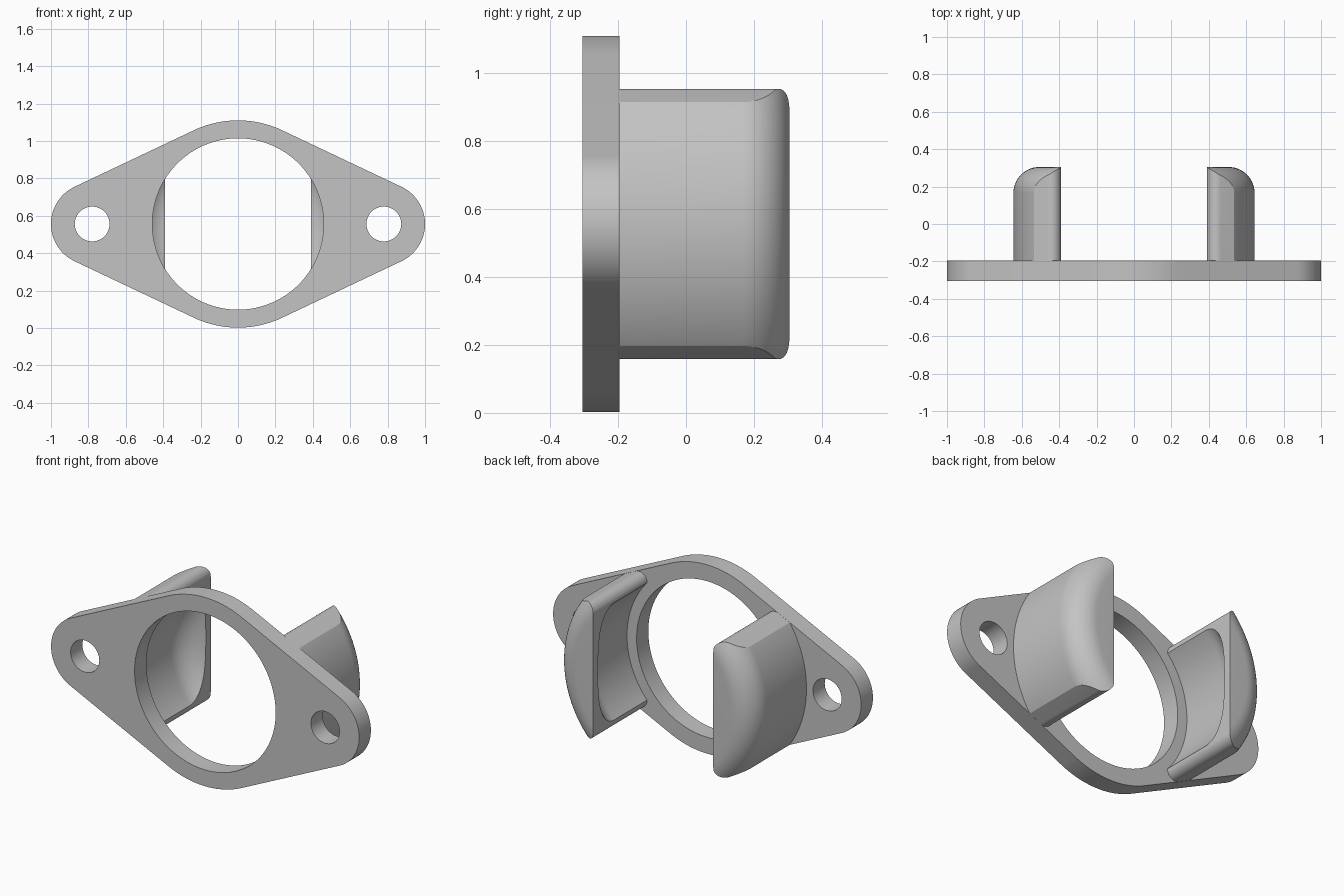
import bpy, bmesh
from math import sin, cos, pi, asin, sqrt, radians
from mathutils import Matrix

cube = bpy.data.objects.get("Cube")
if cube:
    bpy.data.objects.remove(cube)

MID_Z = 0.556                     # height of the ring axis
RING_R, BORE_R = 0.554, 0.458     # flange body and its opening
EAR_X, EAR_R, BOLT_R = 0.78, 0.22, 0.093
FRONT, FACE, BACK = -0.305, -0.196, 0.305
INNER_X = 0.39                    # flat inner side of the guards
TILT = asin((RING_R - EAR_R) / EAR_X)   # slope of the straight flange edges

grey = bpy.data.materials.new("plain_grey")
grey.use_nodes = True
grey.diffuse_color = (0.55, 0.55, 0.55, 1)
grey.node_tree.nodes["Principled BSDF"].inputs["Base Color"].default_value = (0.55, 0.55, 0.55, 1)


def arc(cx, cy, r, a0, a1, n):
    return [(cx + r * cos(a0 + (a1 - a0) * i / n), cy + r * sin(a0 + (a1 - a0) * i / n))
            for i in range(n + 1)]


def circle(cx, r, n=96):
    return arc(cx, 0, r, 0, 2 * pi, n)[:-1]


def add_object(name, mesh):
    ob = bpy.data.objects.new(name, mesh)
    bpy.context.collection.objects.link(ob)
    mesh.materials.clear()
    mesh.materials.append(grey)
    return ob


def select(ob):
    bpy.ops.object.select_all(action='DESELECT')
    ob.select_set(True)
    bpy.context.view_layer.objects.active = ob


def smooth(ob):
    select(ob)
    bpy.ops.object.shade_smooth_by_angle(angle=radians(30))


def plate(name, loops, y0, y1):
    """Outline in x/z, with optional holes, extruded from y0 to y1."""
    cu = bpy.data.curves.new(name, 'CURVE')
    cu.dimensions = '2D'
    cu.fill_mode = 'BOTH'
    cu.extrude = (y1 - y0) / 2
    for loop in loops:
        sp = cu.splines.new('POLY')
        sp.points.add(len(loop) - 1)
        for p, (x, z) in zip(sp.points, loop):
            p.co = (x, z, 0, 1)
        sp.use_cyclic_u = True
    tmp = bpy.data.objects.new(name + "_outline", cu)
    bpy.context.collection.objects.link(tmp)
    dg = bpy.context.evaluated_depsgraph_get()
    mesh = bpy.data.meshes.new_from_object(tmp.evaluated_get(dg))
    bpy.data.objects.remove(tmp)
    bm = bmesh.new()
    bm.from_mesh(mesh)
    bmesh.ops.remove_doubles(bm, verts=bm.verts, dist=1e-5)
    bmesh.ops.transform(bm, verts=bm.verts, matrix=Matrix.Translation(
        (0, (y0 + y1) / 2, MID_Z)) @ Matrix.Rotation(pi / 2, 4, 'X'))
    bmesh.ops.recalc_face_normals(bm, faces=bm.faces)
    bm.to_mesh(mesh)
    bm.free()
    return add_object(name, mesh)


# Flange: round body joined to two ears by tangent edges
up = pi / 2 - TILT
outline = (arc(EAR_X, 0, EAR_R, -up, up, 40)
           + arc(0, 0, RING_R, up, pi - up, 32)
           + arc(-EAR_X, 0, EAR_R, pi - up, pi + up, 40)
           + arc(0, 0, RING_R, pi + up, 2 * pi - up, 32))
flange = plate("flange", [outline, circle(0, BORE_R, 128),
                          circle(EAR_X, BOLT_R, 48), circle(-EAR_X, BOLT_R, 48)], FRONT, FACE)
smooth(flange)

# Guard: turned cup with rounded rim inside and out
section = ([(0.52, FACE), (0.645, FACE)]
           + arc(0.505, 0.165, 0.14, 0, pi / 2, 14)
           + [(0.3, BACK), (0.3, 0.26)]
           + arc(0.37, 0.11, 0.15, pi / 2, 0, 14))
bm = bmesh.new()
ring = [bm.verts.new((r, y, MID_Z)) for r, y in section]
edges = [bm.edges.new((ring[i - 1], ring[i])) for i in range(len(ring))]
bmesh.ops.spin(bm, geom=ring + edges, cent=(0, 0, MID_Z), axis=(0, 1, 0),
               angle=2 * pi, steps=144)
bmesh.ops.remove_doubles(bm, verts=bm.verts, dist=1e-4)
bmesh.ops.recalc_face_normals(bm, faces=bm.faces)
mesh = bpy.data.meshes.new("left_guard")
bm.to_mesh(mesh)
bm.free()
left = add_object("left_guard", mesh)

# Trim the cup to a segment whose ends run flush with the flange edges
fil = 0.051
top = 0.398 - fil
far = 0.8
far_z = (RING_R - sin(TILT) * far) / cos(TILT)
upper = [(far, far_z)] + arc(INNER_X + fil, top, fil, up, pi, 12)
cutter = plate("trim_block", [upper + [(x, -z) for x, z in reversed(upper)]], -0.5, 0.5)
cutter.hide_render = True
mod = left.modifiers.new("trim", 'BOOLEAN')
mod.operation = 'INTERSECT'
mod.solver = 'EXACT'
mod.object = cutter
select(left)
bpy.ops.object.modifier_apply(modifier=mod.name)
bpy.data.objects.remove(cutter)

# Opposite guard is the mirror image
twin = left.data.copy()
twin.transform(Matrix.Scale(-1, 4, (1, 0, 0)))
twin.flip_normals()
right = add_object("right_guard", twin)
smooth(left)
smooth(right)
